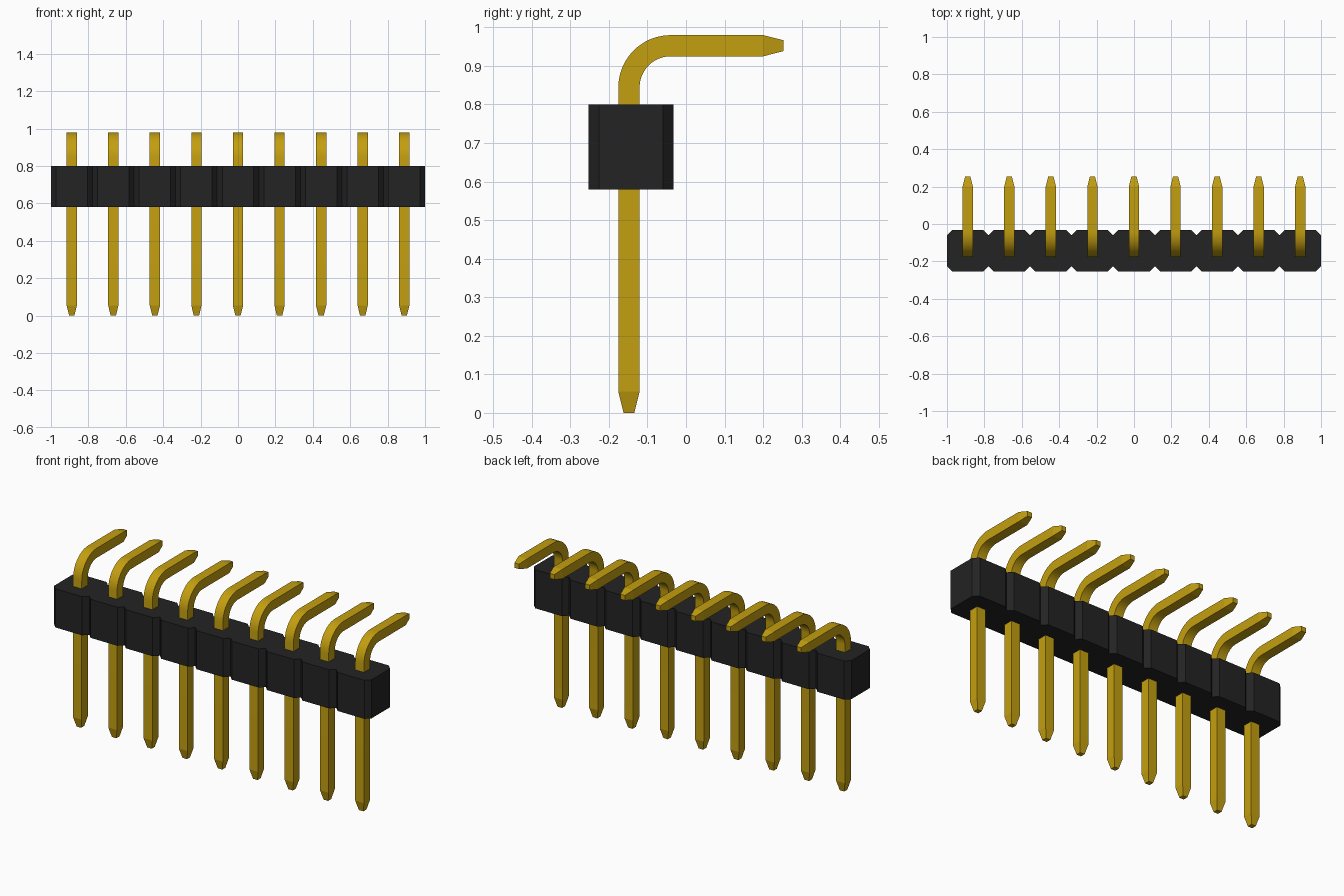
import bpy
import bmesh
from math import sin, cos, pi

cube = bpy.data.objects.get("Cube")
if cube:
    bpy.data.objects.remove(cube, do_unlink=True)

COUNT = 9
PITCH = 2 / COUNT
HALF = 0.0275             # half thickness of a pin
TIP = 0.014               # half thickness at a pin tip
PIN_Y = -0.148
PIN_TOP = 0.9525          # centre height of the horizontal leg
BEND = 0.108              # centreline bend radius
CHAMFER = 0.027


def make_material(name, color, roughness):
    mat = bpy.data.materials.new(name)
    mat.use_nodes = True
    mat.diffuse_color = color
    shader = mat.node_tree.nodes["Principled BSDF"]
    shader.inputs["Base Color"].default_value = color
    shader.inputs["Roughness"].default_value = roughness
    return mat


def finish(bm, name, mat):
    bmesh.ops.recalc_face_normals(bm, faces=bm.faces)
    mesh = bpy.data.meshes.new(name)
    bm.to_mesh(mesh)
    bm.free()
    mesh.materials.append(mat)
    obj = bpy.data.objects.new(name, mesh)
    bpy.context.collection.objects.link(obj)
    return obj


gold = make_material("gold metal", (0.55, 0.345, 0.005, 1), 0.4)
black = make_material("black plastic", (0.017, 0.017, 0.017, 1), 0.6)

# Housing: one outline with V notches between the cells, extruded upwards
front_y, back_y, low_z, high_z = -0.253, -0.033, 0.58, 0.80
front = [(-1, front_y + CHAMFER)]
for i in range(COUNT):
    left, right = -1 + i * PITCH, -1 + (i + 1) * PITCH
    front += [(left + CHAMFER, front_y), (right - CHAMFER, front_y),
              (right, front_y + CHAMFER)]
back = [(x, front_y + back_y - y) for x, y in reversed(front)]
bm = bmesh.new()
base = bm.faces.new([bm.verts.new((x, y, low_z)) for x, y in front + back])
top = bmesh.ops.extrude_face_region(bm, geom=[base], use_keep_orig=True)
bmesh.ops.translate(bm, vec=(0, 0, high_z - low_z),
                    verts=[v for v in top["geom"] if isinstance(v, bmesh.types.BMVert)])
finish(bm, "housing", black)

# Pin path: (y, z, direction angle, half thickness), from lower tip to rear tip
bend_y, bend_z = PIN_Y + BEND, PIN_TOP - BEND
path = [(PIN_Y, 0, 0, TIP), (PIN_Y, 0.055, 0, HALF)]
STEPS = 12
for s in range(STEPS + 1):
    a = pi / 2 * s / STEPS
    path.append((bend_y - BEND * cos(a), bend_z + BEND * sin(a), a, HALF))
path += [(0.20, PIN_TOP, pi / 2, HALF), (0.253, PIN_TOP, pi / 2, TIP)]


def make_pin(name, x):
    bm = bmesh.new()
    rings = []
    for y, z, a, h in path:
        rings.append([bm.verts.new((x + u * h, y + v * h * cos(a), z - v * h * sin(a)))
                      for u, v in ((-1, -1), (1, -1), (1, 1), (-1, 1))])
    for lower, upper in zip(rings, rings[1:]):
        for k in range(4):
            n = (k + 1) % 4
            bm.faces.new((lower[k], lower[n], upper[n], upper[k]))
    bm.faces.new(rings[0])
    bm.faces.new(rings[-1])
    return finish(bm, name, gold)


# Row of bent pins, smooth only around the bend
bpy.ops.object.select_all(action='DESELECT')
for i in range(COUNT):
    pin = make_pin(f"pin_{i + 1}", -1 + (i + 0.5) * PITCH)
    pin.select_set(True)
    bpy.context.view_layer.objects.active = pin
bpy.ops.object.shade_smooth_by_angle(angle=pi / 18)
